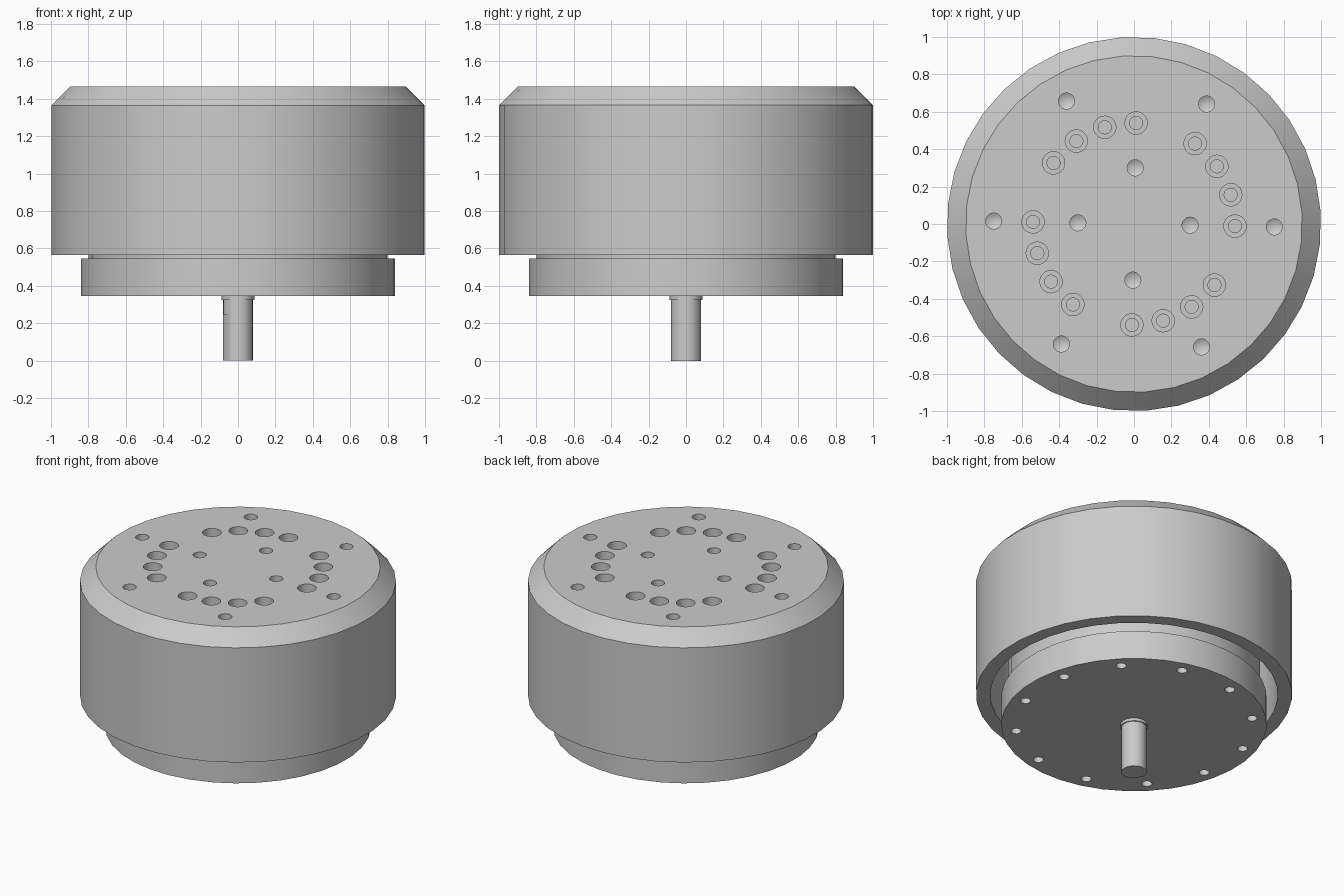
import bpy, bmesh, math
from mathutils import Vector

if "Cube" in bpy.data.objects:
    bpy.data.objects.remove(bpy.data.objects["Cube"], do_unlink=True)

TWIST = math.radians(-1.2)  # whole hole pattern is turned slightly

metal = bpy.data.materials.new("grey metal")
metal.use_nodes = True
GREY = (0.6, 0.6, 0.6, 1)
metal.diffuse_color = GREY
metal.node_tree.nodes["Principled BSDF"].inputs["Base Color"].default_value = GREY


def lathe(name, profile, spots=((0, 0),), sides=36, turn=0.0):
    """Spin a closed (radius, z) profile around z, once at every spot."""
    bm = bmesh.new()
    for sx, sy in spots:
        rings = []
        for r, z in profile:
            if r == 0:
                rings.append([bm.verts.new((sx, sy, z))] * sides)
                continue
            angles = [turn + math.tau * i / sides for i in range(sides)]
            rings.append([bm.verts.new((sx + r * math.cos(a), sy + r * math.sin(a), z))
                          for a in angles])
        for lower, upper in zip(rings, rings[1:]):
            # a ring meeting the axis becomes a triangle fan
            for i in range(sides):
                j = (i + 1) % sides
                quad = [lower[i], lower[j], upper[j], upper[i]]
                bm.faces.new(list(dict.fromkeys(quad)))
    bmesh.ops.recalc_face_normals(bm, faces=bm.faces)
    bmesh.ops.dissolve_limit(bm, angle_limit=0.01, verts=bm.verts, edges=bm.edges)
    mesh = bpy.data.meshes.new(name)
    bm.to_mesh(mesh)
    bm.free()
    ob = bpy.data.objects.new(name, mesh)
    bpy.context.collection.objects.link(ob)
    mesh.materials.append(metal)
    return ob


def activate(ob):
    bpy.ops.object.select_all(action='DESELECT')
    ob.select_set(True)
    bpy.context.view_layer.objects.active = ob


def cut(ob, cutter):
    activate(ob)
    mod = ob.modifiers.new("cut", 'BOOLEAN')
    mod.operation = 'DIFFERENCE'
    mod.solver = 'EXACT'
    mod.object = cutter
    bpy.ops.object.modifier_apply(modifier=mod.name)
    bpy.data.objects.remove(cutter, do_unlink=True)


def circle_spots(radius, degrees):
    return [(radius * math.cos(math.radians(d) + TWIST),
             radius * math.sin(math.radians(d) + TWIST)) for d in degrees]


# Outer shell: chamfered can, open underneath
TOP = 1.465
FACET = TWIST + math.radians(5)
shell = lathe("outer_shell", [(0, TOP), (0.9, TOP), (1, 1.365), (1, 0.565),
                              (0.91, 0.565), (0.91, 1.165), (0, 1.165)], turn=FACET)

# Drilled holes with pointed bottoms in the shell top
drill = [(0, TOP + 0.05), (0.043, TOP + 0.05), (0.043, TOP - 0.1), (0, TOP - 0.125)]
drilled = circle_spots(0.75, range(0, 360, 60)) + circle_spots(0.3, range(0, 360, 90))
cut(shell, lathe("drill_cutter", drill, drilled, 20))

# Stepped screw holes in four groups of four
stepped = [(0, TOP + 0.05), (0.06, TOP + 0.05), (0.06, TOP - 0.1),
           (0.035, TOP - 0.1), (0.035, TOP - 0.2), (0, TOP - 0.2)]
groups = [q * 90 + k * 18 for q in range(4) for k in range(4)]
cut(shell, lathe("step_cutter", stepped, circle_spots(0.54, groups), 20))

# Inner core with the wider base plate below it
base = lathe("core_and_base_plate", [(0, 0.345), (0.84, 0.345), (0.84, 0.545),
                                     (0.8, 0.545), (0.8, 1.13), (0, 1.13)], turn=FACET)

# Mounting holes in the underside
mount = [(0, 0.3), (0.033, 0.3), (0.033, 0.43), (0, 0.45)]
cut(base, lathe("mount_cutter", mount, circle_spots(0.75, range(15, 375, 30)), 16))

# Drive shaft with a small flat on one side
shaft = lathe("drive_shaft", [(0, 0), (0.08, 0), (0.08, 0.36), (0, 0.36)], sides=24)
facing = math.radians(210)
bpy.ops.mesh.primitive_cube_add(size=0.2, rotation=(0, 0, facing))
flat = bpy.context.object
flat.location = Vector((math.cos(facing), math.sin(facing), 0)) * 0.1725
flat.location.z = 0.145
flat.scale.z = 2
flat.data.materials.append(metal)
flat.location.z = 0.045
cut(shaft, flat)

# Collar where the shaft leaves the base plate
collar = lathe("shaft_collar", [(0, 0.325), (0.087, 0.325), (0.087, 0.35), (0, 0.35)],
               sides=24)

for part in (shell, base, shaft, collar):
    activate(part)
    bpy.ops.object.shade_smooth_by_angle(angle=math.radians(25))
